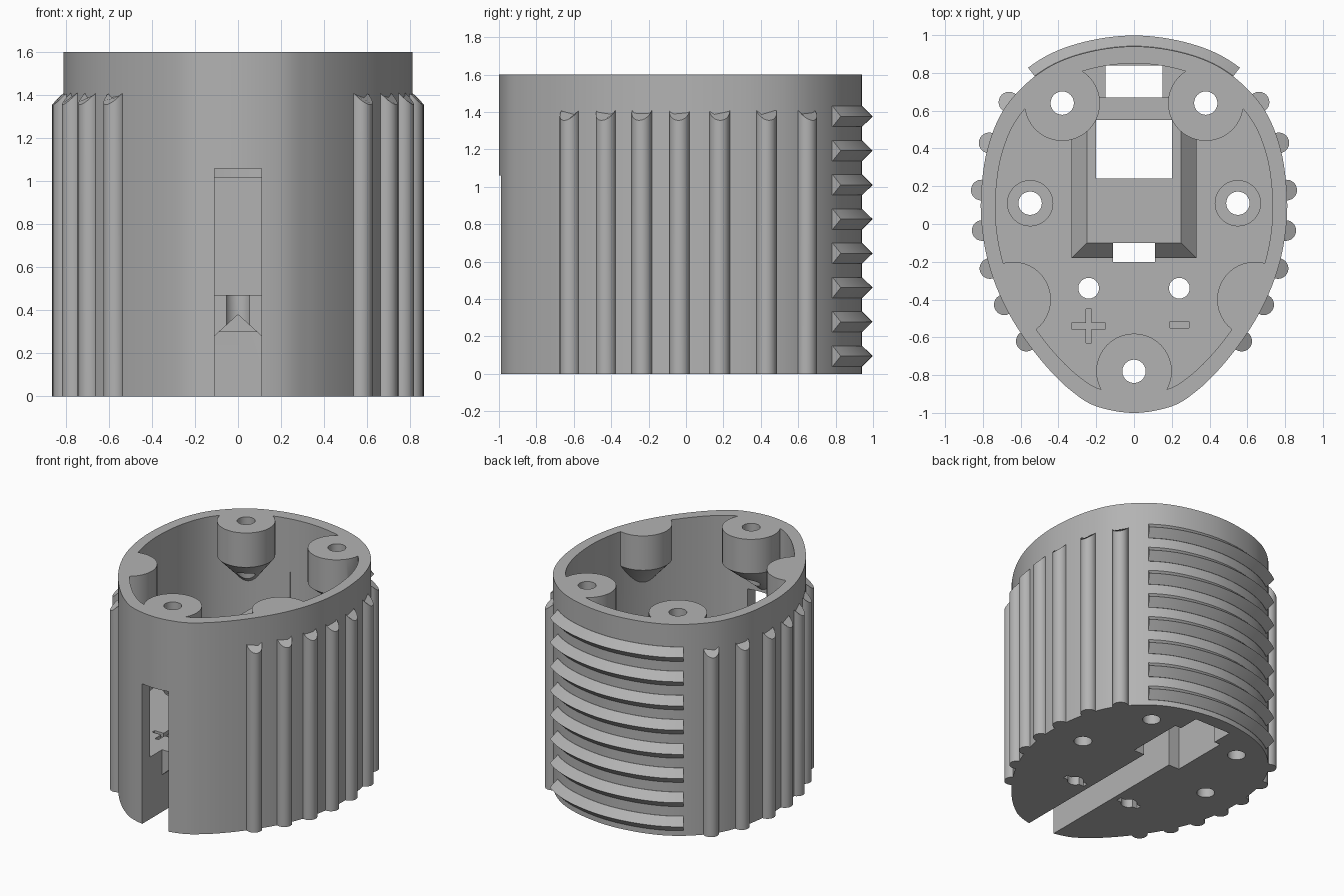
import bpy, bmesh, math
from mathutils import Vector

cube = bpy.data.objects.get("Cube")
if cube:
    bpy.data.objects.remove(cube, do_unlink=True)

GREY = (0.45, 0.45, 0.45, 1)
mat = bpy.data.materials.new("plain_grey")
mat.use_nodes = True
mat.diffuse_color = GREY
mat.node_tree.nodes["Principled BSDF"].inputs["Base Color"].default_value = GREY

HEIGHT, FLOOR = 1.6, 0.47


# --- helpers ---
def make(name, rings):
    """Closed solid lofted through rings of equal point count."""
    bm = bmesh.new()
    loops = [[bm.verts.new(p) for p in ring] for ring in rings]
    n = len(loops[0])
    for a, b in zip(loops, loops[1:]):
        for i in range(n):
            j = (i + 1) % n
            bm.faces.new((a[i], a[j], b[j], b[i]))
    bm.faces.new(loops[0][::-1])
    bm.faces.new(loops[-1])
    bmesh.ops.recalc_face_normals(bm, faces=bm.faces)
    me = bpy.data.meshes.new(name)
    bm.to_mesh(me)
    bm.free()
    me.materials.append(mat)
    ob = bpy.data.objects.new(name, me)
    bpy.context.collection.objects.link(ob)
    return ob


def prism(name, pts, z0, z1):
    return make(name, [[(x, y, z) for x, y in pts] for z in (z0, z1)])


def box(name, x0, x1, y0, y1, z0, z1):
    return prism(name, [(x0, y0), (x1, y0), (x1, y1), (x0, y1)], z0, z1)


def circle(x, y, r, n=40):
    return [(x + r * math.cos(math.tau * i / n), y + r * math.sin(math.tau * i / n))
            for i in range(n)]


def activate(ob):
    bpy.ops.object.select_all(action='DESELECT')
    ob.select_set(True)
    bpy.context.view_layer.objects.active = ob


def cut(ob, tools):
    """Subtract each tool from the object and discard the tool."""
    for tool in tools:
        mod = ob.modifiers.new("cut", 'BOOLEAN')
        mod.operation, mod.solver, mod.object = 'DIFFERENCE', 'EXACT', tool
        activate(ob)
        bpy.ops.object.modifier_apply(modifier=mod.name)
        bpy.data.objects.remove(tool, do_unlink=True)


def smooth(ob):
    activate(ob)
    bpy.ops.object.shade_smooth_by_angle(angle=math.radians(30))


# --- egg-shaped outline, mirrored and splined ---
half = [(0, .94), (.28, .9), (.5, .8), (.68, .62), (.775, .4), (.81, .15), (.8, -.06),
        (.755, -.26), (.675, -.45), (.57, -.62), (.45, -.77), (.33, -.885), (.2, -.965), (0, -1)]
ctrl = [Vector(p) for p in half] + [Vector((-x, y)) for x, y in half[-2:0:-1]]
outline = []
for i in range(len(ctrl)):
    a, b, c, d = (ctrl[(i + k) % len(ctrl)] for k in (-1, 0, 1, 2))
    for s in range(8):
        t = s / 8
        outline.append(0.5 * (2 * b + (c - a) * t + (2 * a - 5 * b + 4 * c - d) * t * t
                              + (3 * b - a - 3 * c + d) * t ** 3))


def normal(i):
    d = outline[(i + 1) % len(outline)] - outline[i - 1]
    return Vector((-d.y, d.x)).normalized()


# --- cavity shape: inner outline less the bosses and the central housing ---
cavity = prism("cavity", [p * 0.905 for p in outline], FLOOR, HEIGHT + .1)
bosses = []
for x, y, wx, wy in [(0, -.78, 0, -.96), (.38, .64, .47, .8), (-.38, .64, -.47, .8),
                     (.64, -.4, .74, -.46), (-.64, -.4, -.74, -.46)]:
    rings = [[(px, py, z) for px, py in circle(cx, cy, r)]
             for cx, cy, r, z in [(wx, wy, .03, 1.06), (x, y, .2, 1.34), (x, y, .2, HEIGHT + .2)]]
    bosses.append(make("boss", rings))
housing = make("housing", [[(-w, y0, z), (w, y0, z), (w, .67, z), (-w, .67, z)]
                           for w, y0, z in [(.33, -.18, .4), (.33, -.18, .94), (.25, -.1, 1.02)]])
cut(cavity, bosses + [housing])

# --- main shell ---
shell = prism("shell", outline, 0, HEIGHT)
cut(shell, [cavity])

# front slot, gabled cable groove and central openings
gable = [(-.11, -.1), (.11, -.1), (.11, .28), (0, .38), (-.11, .28)]
cut(shell, [
    box("slot", -.11, .11, -1.2, -.75, -.1, 1.06),
    make("groove", [[(x, y, z) for x, z in gable] for y in (-.8, .3)]),
    box("front_gap", -.11, .11, -.2, -.1, -.1, 1.2),
    box("centre_hole", -.2, .2, .24, .55, -.1, 1.2),
    box("passage", -.2, .2, .5, .68, -.1, .3),
    box("back_hole", -.15, .15, .67, .84, -.1, 1.2),
])

# screw holes, wire holes and counterbores
holes = [prism("hole", circle(0, -.78, .062, 24), -.1, 1.8)]
for s in (-1, 1):
    for x, y, r in [(.38, .64, .062), (.55, .11, .062), (.24, -.34, .055)]:
        holes.append(prism("hole", circle(s * x, y, r, 24), -.1, 1.8))
    holes.append(prism("counterbore", circle(s * .55, .11, .12), FLOOR - .06, FLOOR + .1))
    holes.append(box("notch", s * .24 - .09, s * .24 + .09, -.36, -.32, -.1, .06))
# polarity marks sunk in the floor
holes += [box("mark", -.33, -.15, -.555, -.525, FLOOR - .03, FLOOR + .03),
          box("mark", -.255, -.225, -.63, -.45, FLOOR - .03, FLOOR + .03),
          box("mark", .19, .29, -.55, -.515, FLOOR - .03, FLOOR + .03)]
cut(shell, holes)
smooth(shell)

# --- vertical grip ribs with sloped tops ---
for y in (-.61, -.43, -.24, -.04, .18, .42, .65):
    i = min((k for k, p in enumerate(outline) if p.x > 0), key=lambda k: abs(outline[k].y - y))
    c, n = outline[i], normal(i)
    for side, s in (("left", 1), ("right", -1)):
        bottom, top = [], []
        for px, py in circle(c.x, c.y, .055, 24):
            out = max(0, (Vector((px, py)) - c).dot(n))
            bottom.append((s * px, py, 0))
            top.append((s * px, py, 1.41 - out))
        smooth(make(side + "_grip_rib", [bottom, top]))

# --- horizontal fins wrapped round the back ---
count = len(outline)
back = [i % count for i in range(count - 30, count + 31) if abs(outline[i % count].x) < .54
        and outline[i % count].y > .7]
for k in range(8):
    z = .095 + k * .183
    rings = []
    for i in back:
        p, n = outline[i], normal(i)
        rings.append([(*(p + n * o), z + h) for o, h in
                      [(-.02, -.055), (.002, -.055), (.058, 0), (.002, .055), (-.02, .055)]])
    smooth(make("back_fin", rings))
